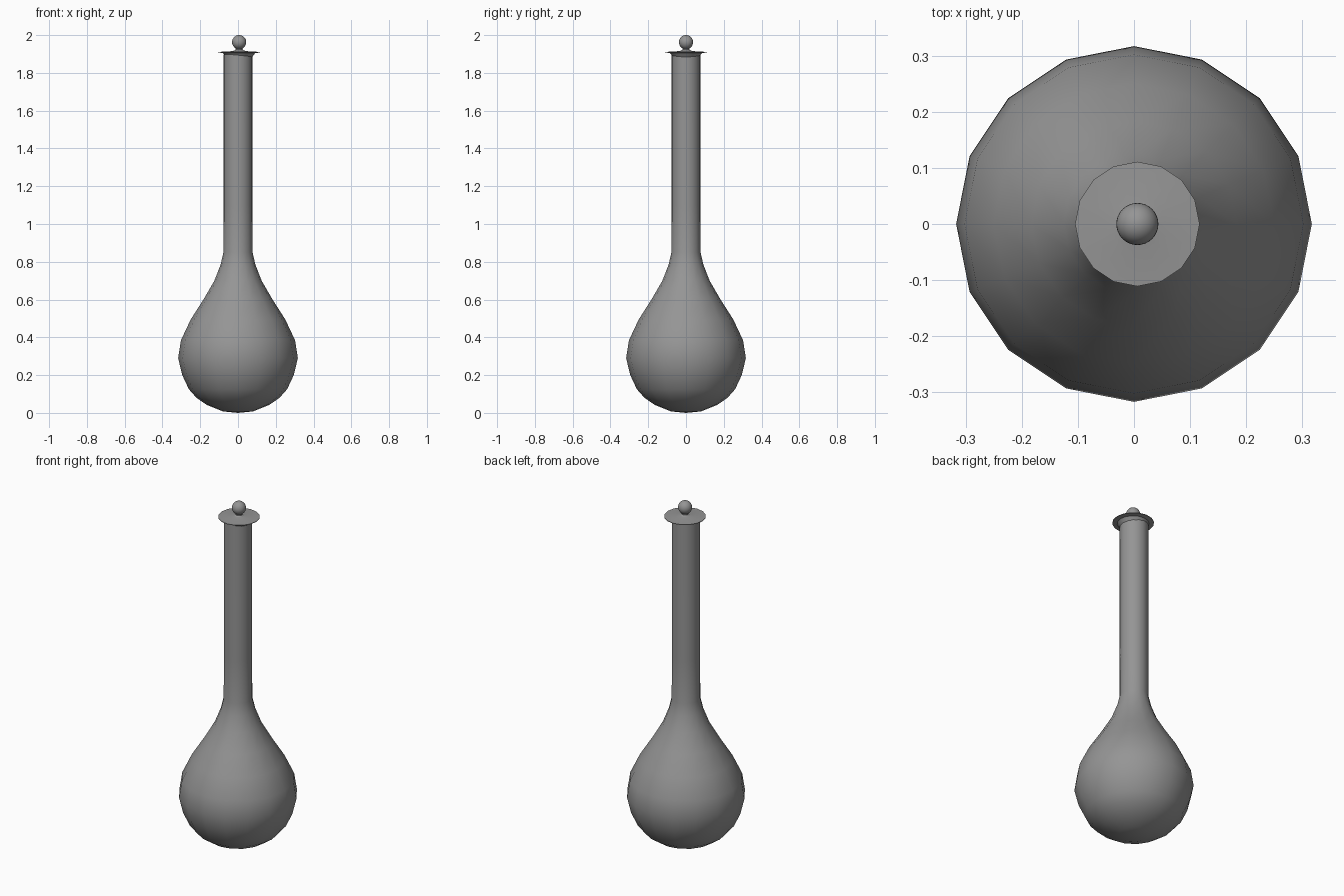
import bpy, math
from mathutils import Matrix

cube = bpy.data.objects.get("Cube")
if cube:
    bpy.data.objects.remove(cube, do_unlink=True)

# One grey material for everything
grey = bpy.data.materials.new("plain_grey")
grey.use_nodes = True
colour = (0.3, 0.3, 0.3, 1)
grey.diffuse_color = colour
grey.node_tree.nodes["Principled BSDF"].inputs["Base Color"].default_value = colour

SIDES = 16


def lathe(name, profile, x=0.0, angle=40):
    """Spin (radius, height) points into a closed smooth solid."""
    verts, rings = [], []
    for r, z in profile:
        count = SIDES if r > 0 else 1
        rings.append(range(len(verts), len(verts) + count))
        for i in range(count):
            a = math.tau * i / SIDES
            verts.append((x + r * math.cos(a), r * math.sin(a), z))
    faces = []
    for low, high in zip(rings, rings[1:]):
        for i in range(SIDES):
            j = (i + 1) % SIDES
            quad = [low[i % len(low)], low[j % len(low)],
                    high[j % len(high)], high[i % len(high)]]
            faces.append(list(dict.fromkeys(quad)))
    mesh = bpy.data.meshes.new(name)
    mesh.from_pydata(verts, [], faces)
    obj = bpy.data.objects.new(name, mesh)
    bpy.context.collection.objects.link(obj)
    finish(obj, angle)
    return obj


def finish(obj, angle):
    obj.data.materials.append(grey)
    bpy.ops.object.select_all(action="DESELECT")
    obj.select_set(True)
    bpy.context.view_layer.objects.active = obj
    bpy.ops.object.shade_smooth_by_angle(angle=math.radians(angle))


# Pear-shaped bulb running into a long straight neck
lathe("bottle_body", [
    (0, 0), (0.08, 0.008), (0.165, 0.042), (0.22, 0.08), (0.26, 0.125),
    (0.295, 0.2), (0.317, 0.29), (0.302, 0.385), (0.25, 0.495),
    (0.183, 0.6), (0.125, 0.7), (0.092, 0.785), (0.077, 0.85),
    (0.076, 1.1), (0.076, 1.898), (0, 1.898)])

# Lid: plug, shallow collar and thin brim with a stem
LID_X = 0.006
lathe("lid", [
    (0, 1.885), (0.07, 1.885), (0.078, 1.896), (0.085, 1.905),
    (0.111, 1.908), (0.111, 1.911), (0.05, 1.914), (0.025, 1.918),
    (0.018, 1.924), (0.018, 1.94), (0, 1.94)], LID_X, 30)

# Round knob
bpy.ops.mesh.primitive_uv_sphere_add(segments=32, ring_count=16, radius=0.0375,
                                     location=(LID_X, 0, 1.9625))
knob = bpy.context.object
knob.name = "lid_knob"
finish(knob, 40)
